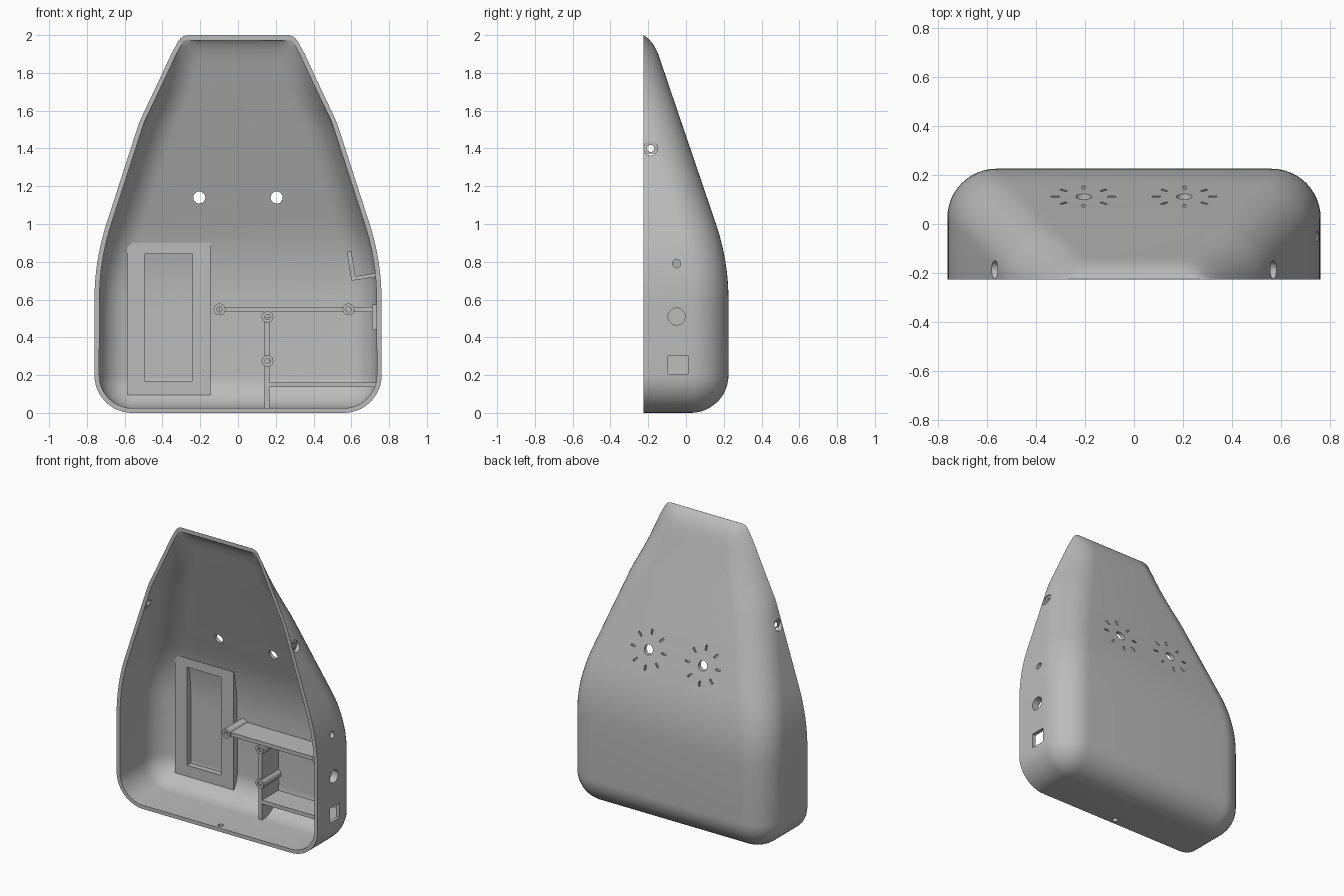
import bpy, bmesh
from math import sin, cos, acos, pi, radians, sqrt
from mathutils import Matrix, Vector

cube = bpy.data.objects.get("Cube")
if cube:
    bpy.data.objects.remove(cube)

grey = bpy.data.materials.new("plain grey plastic")
grey.use_nodes = True
GREY = (0.5, 0.5, 0.5, 1)
grey.diffuse_color = GREY
grey.node_tree.nodes["Principled BSDF"].inputs["Base Color"].default_value = GREY

FRONT, R, WALL = -0.225, 0.2, 0.025
SLOPE = 0.34
TILT = radians(18.8)


def make(name, bm):
    bmesh.ops.recalc_face_normals(bm, faces=bm.faces[:])
    mesh = bpy.data.meshes.new(name)
    bm.to_mesh(mesh)
    bm.free()
    mesh.materials.append(grey)
    ob = bpy.data.objects.new(name, mesh)
    bpy.context.collection.objects.link(ob)
    return ob


def boolean(ob, tool, op):
    mod = ob.modifiers.new(op, 'BOOLEAN')
    mod.object, mod.operation, mod.solver = tool, op, 'EXACT'
    bpy.context.view_layer.objects.active = ob
    bpy.ops.object.modifier_apply(modifier=mod.name)


def smooth(ob):
    bpy.ops.object.select_all(action='DESELECT')
    ob.select_set(True)
    bpy.context.view_layer.objects.active = ob
    bpy.ops.object.shade_smooth_by_angle(angle=radians(30))


# --- shell profile: straight, then a long arc, then a straight taper ---
def taper(z, start, slope):
    if z <= 0.6:
        return start
    big = 0.4 * sqrt(1 + slope * slope) / slope
    s = min(z, 1.0) - 0.6
    return start - (big - sqrt(big * big - s * s)) - slope * max(z - 1.0, 0)


def table(z, points):
    for (a, p), (b, q) in zip(points, points[1:]):
        if z <= b:
            return p + (q - p) * (z - a) / (b - a)
    return points[-1][1]


def half_width(z):
    if z < 1.55:
        return taper(z, 0.76, 0.323)
    return table(z, [(1.55, 0.518), (1.72, 0.437), (1.9, 0.353),
                     (1.975, 0.312), (1.993, 0.293), (2, 0.27)])


def back(z):
    if z < 1.9:
        return taper(z, 0.225, SLOPE)
    return table(z, [(1.9, -0.147), (1.95, -0.172), (1.98, -0.198), (2, -0.224)])


def section(w, d, r, z, front, n=12):
    """Half-round-cornered slice of the shell at height z."""
    depth = max(d - FRONT, 0.001)
    reach = acos(1 - min(depth, r) / r) if r > 0.0001 else pi / 2
    half = [(w, front)]
    for i in range(n + 1):
        a = reach * (1 - i / n)
        half.append((w - r * sin(reach) + r * sin(a), FRONT + depth - r * (1 - cos(a))))
    pts = half + [(-x, y) for x, y in reversed(half)]
    return [Vector((x, y, z)) for x, y in pts]


def shell_solid(name, t, front, top):
    rings, r = [], R - t
    for i in range(13):
        a = pi / 2 * i / 12
        s = r * sin(a)
        rings.append(section(0.56 + s, 0.025 + s, s, R - r * cos(a), front))
    heights = [0.6 + 0.04 * i for i in range(11)]
    heights += [1.0 + 0.05 * i for i in range(1, 19)]
    heights += [1.925, 1.95, 1.965]
    heights += [z for z in (1.98, 1.993) if z < top] + [top]
    for z in heights:
        rings.append(section(half_width(z) - t * 1.05, back(z) - t * 1.05, r, z, front))
    bm = bmesh.new()
    loops = [[bm.verts.new(p) for p in ring] for ring in rings]
    n = len(loops[0])
    for lo, hi in zip(loops, loops[1:]):
        for i in range(n):
            j = (i + 1) % n
            bm.faces.new((lo[i], lo[j], hi[j], hi[i]))
    bm.faces.new(loops[0])
    bm.faces.new(loops[-1])
    bmesh.ops.remove_doubles(bm, verts=bm.verts[:], dist=0.00002)
    return make(name, bm)


# --- primitive helpers ---
def box(bm, lo, hi, turn=0):
    lo, hi = Vector(lo), Vector(hi)
    size = Matrix.Diagonal((hi - lo).to_4d())
    size[3][3] = 1
    m = Matrix.Translation((lo + hi) / 2) @ Matrix.Rotation(turn, 4, 'Y') @ size
    bmesh.ops.create_cube(bm, size=1, matrix=m)


def rod(bm, centre, axis, r, length):
    turn = Vector((0, 0, 1)).rotation_difference(Vector(axis)).to_matrix().to_4x4()
    bmesh.ops.create_cone(bm, cap_ends=True, segments=32, radius1=r, radius2=r,
                          depth=length, matrix=Matrix.Translation(centre) @ turn)


X, Y, Z = (1, 0, 0), (0, 1, 0), (0, 0, 1)

# --- hollow housing ---
housing = shell_solid("housing", 0, FRONT, 2.0)
cavity = shell_solid("cavity_cutter", WALL, -0.3, 1.972)
boolean(housing, cavity, 'DIFFERENCE')

# through holes: screws, side ports, sound holes
bm = bmesh.new()
rod(bm, (0, -0.187, 1.4), X, 0.019, 2)
rod(bm, (0, -0.187, 0), Z, 0.018, 0.2)
rod(bm, (0.75, -0.05, 0.79), X, 0.022, 0.2)
rod(bm, (0.75, -0.05, 0.51), X, 0.045, 0.2)
box(bm, (0.65, -0.095, 0.205), (0.85, 0.01, 0.305))
for x in (-0.205, 0.205):
    rod(bm, (x, 0.1, 1.14), Y, 0.032, 0.3)
holes = make("hole_cutter", bm)
boolean(housing, holes, 'DIFFERENCE')

# shallow recesses: screw head seats and rings of sound slots
bm = bmesh.new()
for side in (-1, 1):
    rod(bm, (side * 0.6, -0.187, 1.4), X, 0.037, 0.1)
    face = Matrix.Translation((side * 0.205, taper(1.14, 0.225, SLOPE), 1.14)) \
        @ Matrix.Rotation(TILT, 4, 'X')
    for k in range(8):
        m = face @ Matrix.Rotation(k * pi / 4, 4, 'Y') @ Matrix.Translation((0.115, 0, 0)) \
            @ Matrix.Diagonal((0.034, 0.03, 0.012, 1))
        bmesh.ops.create_cube(bm, size=1, matrix=m)
recesses = make("recess_cutter", bm)
boolean(housing, recesses, 'DIFFERENCE')
smooth(housing)

# --- inside parts, trimmed to stay within the wall ---
trim = shell_solid("trim_helper", 0.012, FRONT, 1.98)


def inside_part(name, build, *cutters):
    bm = bmesh.new()
    build(bm)
    ob = make(name, bm)
    boolean(ob, trim, 'INTERSECT')
    for c in cutters:
        boolean(ob, c, 'DIFFERENCE')
    smooth(ob)


# battery frame with a rectangular pocket
bm = bmesh.new()
box(bm, (-0.495, 0.1, 0.17), (-0.24, 0.199, 0.84))
pocket = make("pocket_cutter", bm)
inside_part("battery_frame",
            lambda b: box(b, (-0.585, 0.158, 0.095), (-0.145, 0.215, 0.9)), pocket)

# ribs
RIB = 0.02
inside_part("upper_rib", lambda b: box(b, (-0.098, RIB, 0.535), (0.75, 0.22, 0.561)))
inside_part("upright_rib", lambda b: box(b, (0.141, RIB, 0.01), (0.168, 0.22, 0.508)))
inside_part("lower_rib", lambda b: box(b, (0.16, RIB, 0.136), (0.75, 0.22, 0.162)))

# screw posts
POSTS = [(-0.098, 0.548), (0.585, 0.548), (0.156, 0.508), (0.156, 0.275)]
bm = bmesh.new()
for x, z in POSTS:
    rod(bm, (x, 0, z), Y, 0.014, 0.2)
bores = make("bore_cutter", bm)
for x, z in POSTS:
    inside_part("screw_post", lambda b: rod(b, (x, 0.11, z), Y, 0.031, 0.2), bores)

# port plate and tilted holder on the left wall
inside_part("port_plate", lambda b: box(b, (0.71, -0.12, 0.44), (0.745, 0.02, 0.575)), holes)
LEAN = radians(-9)
inside_part("holder_side", lambda b: box(b, (0.588, 0, 0.705), (0.612, 0.21, 0.855), -LEAN * -1))
inside_part("holder_floor", lambda b: box(b, (0.6, 0, 0.71), (0.73, 0.21, 0.73), LEAN))

for helper in (cavity, holes, recesses, trim, pocket, bores):
    bpy.data.objects.remove(helper)
